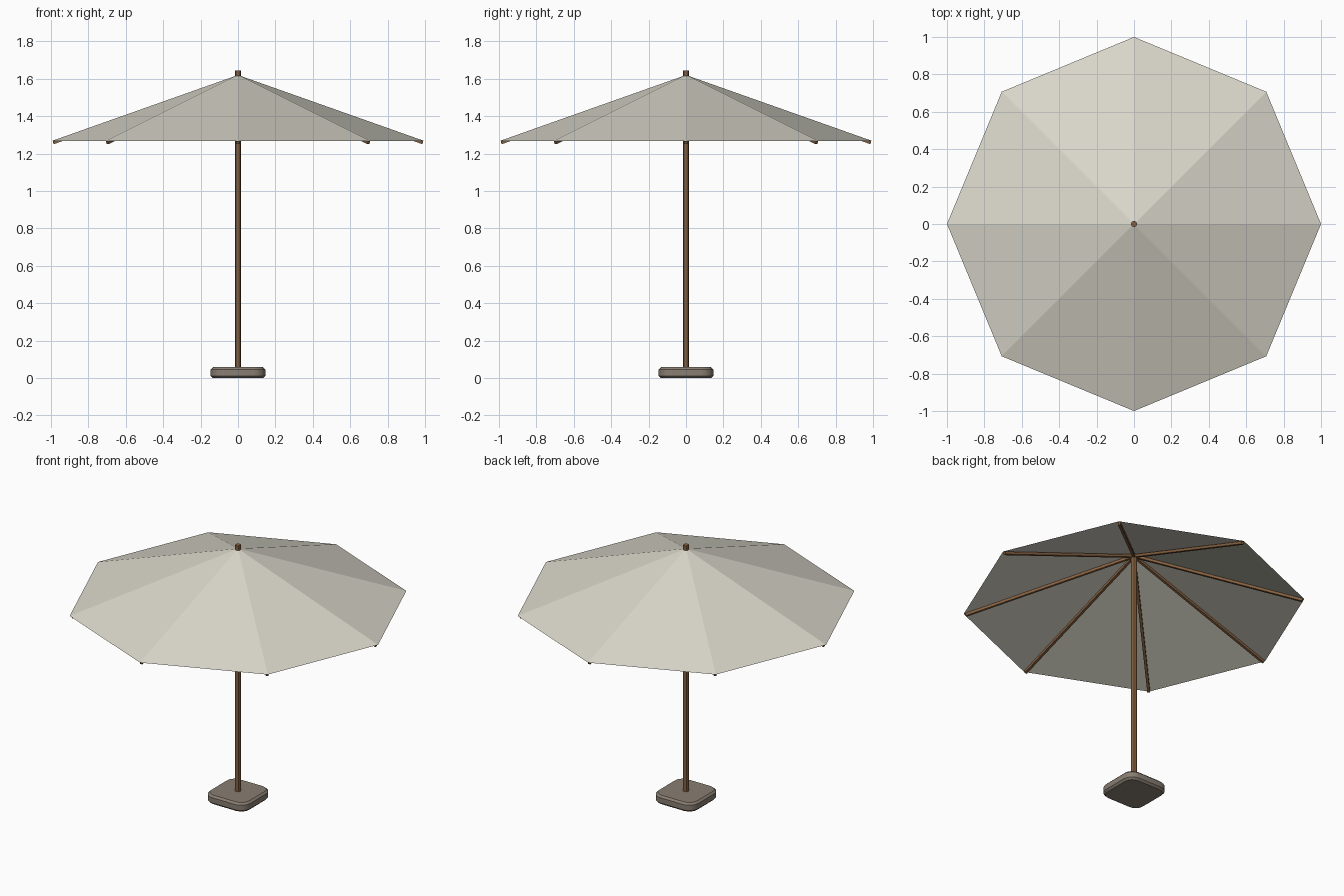
import bpy, bmesh
from math import cos, sin, pi
from mathutils import Matrix, Vector

if "Cube" in bpy.data.objects:
    bpy.data.objects.remove(bpy.data.objects["Cube"])


def material(name, rgb):
    m = bpy.data.materials.new(name)
    m.use_nodes = True
    m.diffuse_color = (*rgb, 1)
    m.node_tree.nodes["Principled BSDF"].inputs["Base Color"].default_value = (*rgb, 1)
    return m


canvas = material("cream canvas", (0.70, 0.68, 0.59))
wood = material("brown wood", (0.23, 0.115, 0.05))
stone = material("grey brown stone", (0.25, 0.21, 0.17))


def make_object(name, bm, mat):
    mesh = bpy.data.meshes.new(name)
    bm.to_mesh(mesh)
    bm.free()
    obj = bpy.data.objects.new(name, mesh)
    bpy.context.collection.objects.link(obj)
    mesh.materials.append(mat)
    return obj


def rod(name, start, end, radius, sides):
    """Straight bar between two points, with flat sides facing up and down."""
    axis = end - start
    bm = bmesh.new()
    bmesh.ops.create_cone(bm, cap_ends=True, segments=sides, radius1=radius,
                          radius2=radius, depth=axis.length,
                          matrix=Matrix.Rotation(pi / sides, 4, "Z"))
    obj = make_object(name, bm, wood)
    obj.location = (start + end) / 2
    obj.rotation_euler = axis.to_track_quat("Z", "Y").to_euler()
    return obj


SIDES = 8
APEX, RIM = 1.62, 1.266

# Canopy: open eight-sided cone of thin cloth
bm = bmesh.new()
bmesh.ops.create_cone(bm, cap_ends=False, segments=SIDES, radius1=1, radius2=0,
                      depth=APEX - RIM)
bmesh.ops.remove_doubles(bm, verts=bm.verts, dist=0.0001)
bmesh.ops.translate(bm, verts=bm.verts, vec=(0, 0, (APEX + RIM) / 2))
make_object("canopy", bm, canvas)

# Square ribs under each canopy fold
for i in range(SIDES):
    a = 2 * pi * i / SIDES
    out = Vector((cos(a), sin(a), 0))
    rod(f"rib_{i + 1}", Vector((0, 0, APEX - 0.014)),
        out * 0.988 + Vector((0, 0, RIM - 0.008)), 0.0115, 4)

# Pole with its tip above the canopy
pole = rod("pole", Vector((0, 0, 0.04)), Vector((0, 0, 1.645)), 0.0165, 12)

# Base: square block with rounded corners and chamfered rims
bm = bmesh.new()
bmesh.ops.create_cube(bm, size=1)
bmesh.ops.scale(bm, verts=bm.verts, vec=(0.292, 0.292, 0.058))
bmesh.ops.translate(bm, verts=bm.verts, vec=(0, 0, 0.031))
upright = [e for e in bm.edges if abs(e.verts[0].co.z - e.verts[1].co.z) > 0.01]
bmesh.ops.bevel(bm, geom=upright, offset=0.065, segments=4, profile=0.5, affect="EDGES")
rims = [e for e in bm.edges if abs(e.verts[0].co.z - e.verts[1].co.z) < 0.01]
bmesh.ops.bevel(bm, geom=rims, offset=0.012, segments=1, affect="EDGES")
bmesh.ops.translate(bm, verts=bm.verts, vec=(0, 0, -0.002))
base = make_object("base", bm, stone)

# Smooth shading on the round parts
bpy.ops.object.select_all(action="DESELECT")
for obj in (pole, base):
    obj.select_set(True)
bpy.context.view_layer.objects.active = pole
bpy.ops.object.shade_smooth_by_angle(angle=pi / 6)
